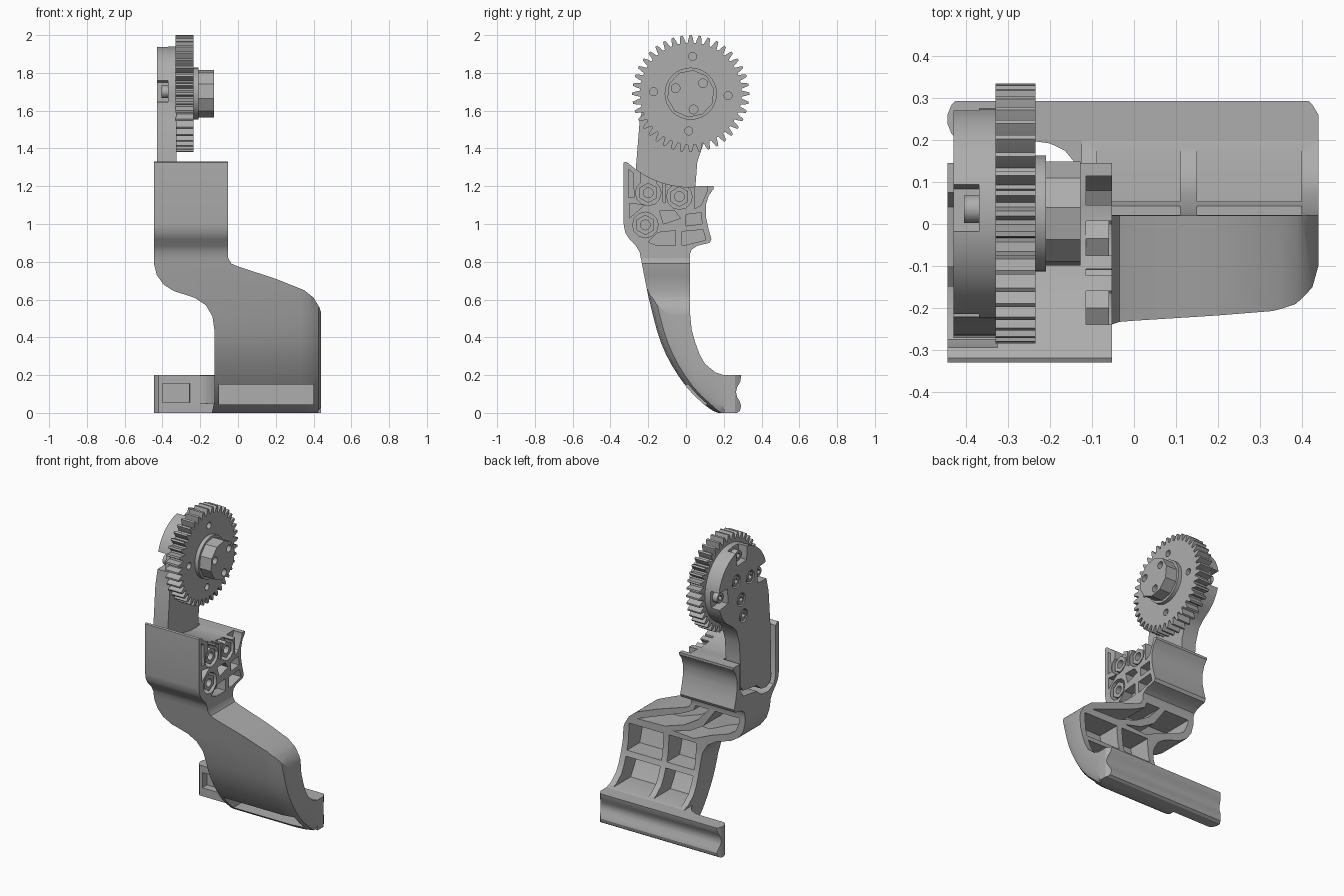
import bpy, bmesh, math

if "Cube" in bpy.data.objects:
    bpy.data.objects.remove(bpy.data.objects["Cube"], do_unlink=True)

grey = bpy.data.materials.new("mid_grey")
grey.use_nodes = True
grey.diffuse_color = (0.42, 0.42, 0.42, 1)
grey.node_tree.nodes["Principled BSDF"].inputs["Base Color"].default_value = (0.42, 0.42, 0.42, 1)
parts = []


def loft(name, rings):
    """Solid through a list of equal-length rings of points."""
    bm = bmesh.new()
    loops = [[bm.verts.new(p) for p in ring] for ring in rings]
    for a, b in zip(loops, loops[1:]):
        for i in range(len(a)):
            j = (i + 1) % len(a)
            bm.faces.new((a[i], a[j], b[j], b[i]))
    bm.faces.new(loops[0])
    bm.faces.new(loops[-1])
    bmesh.ops.recalc_face_normals(bm, faces=bm.faces)
    me = bpy.data.meshes.new(name)
    bm.to_mesh(me)
    bm.free()
    me.materials.append(grey)
    ob = bpy.data.objects.new(name, me)
    bpy.context.scene.collection.objects.link(ob)
    parts.append(ob)
    return ob


def prism(name, pts, axis, lo, hi):
    """Extrude a profile: (y, z) along x, (x, z) along y, (x, y) along z."""
    place = {"x": lambda p, d: (d, p[0], p[1]),
             "y": lambda p, d: (p[0], d, p[1]),
             "z": lambda p, d: (p[0], p[1], d)}[axis]
    return loft(name, [[place(p, d) for p in pts] for d in (lo, hi)])


def circle(c, r, n=24, turn=0.0):
    return [(c[0] + r * math.cos(turn + math.tau * i / n),
             c[1] + r * math.sin(turn + math.tau * i / n)) for i in range(n)]


def box(x0, x1, z0, z1):
    return [(x0, z0), (x1, z0), (x1, z1), (x0, z1)]


def combine(ob, tools, op="DIFFERENCE"):
    """Apply a boolean with each tool, then delete the tools."""
    for tool in tools:
        mod = ob.modifiers.new("cut", "BOOLEAN")
        mod.operation, mod.object, mod.solver = op, tool, "EXACT"
        bpy.context.view_layer.update()
        dg = bpy.context.evaluated_depsgraph_get()
        me = bpy.data.meshes.new_from_object(ob.evaluated_get(dg))
        ob.modifiers.clear()
        ob.data = me
        parts.remove(tool)
        bpy.data.objects.remove(tool, do_unlink=True)
    return ob


# Layout shared by gear, hub and arm
C = (0.025, 1.69)


def around(r, deg):
    a = math.radians(deg)
    return (C[0] + r * math.cos(a), C[1] + r * math.sin(a))


rim_bolts = [around(0.198, 87 - 90 * i) for i in range(4)]
hub_bolts = [around(0.085, 40 + 120 * i) for i in range(3)]

# Gear wheel
teeth = []
for i in range(40):
    for r, off in ((0.27, -3.4), (0.292, -2.2), (0.31, -1.1), (0.31, 1.1), (0.292, 2.2), (0.27, 3.4)):
        teeth.append(around(r, 9 * i + off))
gear = prism("gear_wheel", teeth, "x", -0.33, -0.235)
combine(gear, [prism("hole", circle(p, 0.021), "x", -0.26, -0.2) for p in rim_bolts])

# Hub on the gear
prism("hub_flange", circle(C, 0.138, 32), "x", -0.24, -0.21)
hub = prism("hub", circle(C, 0.126, 10, 0.2), "x", -0.22, -0.128)
combine(hub, [prism("hole", circle(p, 0.023), "x", -0.16, -0.1) for p in hub_bolts])

# Arm carrying the gear
arm_pts = [around(0.25, a) for a in range(-50, 191, 8)]
arm_pts += [(-0.245, 1.55), (-0.265, 1.3), (-0.272, 1.0), (-0.26, 0.955), (-0.22, 0.935),
            (-0.17, 0.94), (-0.12, 0.98), (0.02, 1.0), (0.05, 1.04), (0.05, 1.2),
            (0.06, 1.33), (0.09, 1.42), (0.13, 1.46)]
arm = prism("arm", arm_pts, "x", -0.43, -0.325)
cuts = []
for deg in (87, -3, 177):
    a = math.radians(deg)
    dy, dz = math.cos(a), math.sin(a)
    notch = [(C[0] + r * dy - w * dz, C[1] + r * dz + w * dy)
             for r, w in ((0.155, 0.05), (0.3, 0.06), (0.3, -0.06), (0.155, -0.05))]
    cuts.append(prism("notch", notch, "x", -0.5, -0.37))
for p in hub_bolts + [rim_bolts[2]]:
    cuts.append(prism("bore", circle(p, 0.042), "x", -0.5, -0.4))
combine(arm, cuts)


# Bolts on the arm
def bolt(name, p, x0, x1):
    head = prism(name, circle(p, 0.033), "x", x0, x1)
    combine(head, [prism("socket", circle(p, 0.018, 6), "x", x0 - 0.05, x0 + 0.02)])


for p in hub_bolts + [rim_bolts[2]]:
    bolt("arm_bolt", p, -0.428, -0.39)
for i in (0, 1, 3):
    bolt("rim_bolt", rim_bolts[i], -0.405, -0.36)

# Housing clamped round the arm, top edge concentric with the gear
top_arc = [around(0.495, a) for a in range(228, 271, 6)]
house_pts = [(-0.33, 1.0), (-0.33, 1.325), (-0.32, 1.33)] + top_arc + [
    (0.06, 1.2), (0.145, 1.2), (0.145, 1.185), (0.12, 1.15), (0.105, 1.1), (0.105, 1.04), (0.12, 0.97),
    (0.135, 0.92), (0.125, 0.9), (0.06, 0.885), (0.03, 0.865), (0.02, 0.84), (0.02, 0.81),
    (-0.238, 0.81), (-0.245, 0.85), (-0.265, 0.885), (-0.3, 0.92), (-0.322, 0.955)]
housing = prism("housing", house_pts, "x", -0.445, -0.052)
pocket = [(-0.295, 1.5), (-0.295, 0.98), (-0.275, 0.935), (-0.22, 0.91), (-0.15, 0.915),
          (-0.1, 0.955), (0.04, 0.975), (0.075, 1.03), (0.075, 1.5)]
cuts = [prism("pocket", pocket, "x", -0.5, -0.325)]
nuts = [(-0.2, 1.165), (-0.035, 1.145), (-0.215, 0.995)]
cells = [[(-0.305, 1.29), (-0.28, 1.27), (-0.275, 1.14), (-0.305, 1.14)],
         [(0.045, 1.25), (0.115, 1.25), (0.115, 1.18), (0.08, 1.1), (0.045, 1.08)],
         [(-0.12, 1.3), (-0.105, 1.3), (-0.11, 1.11), (-0.125, 1.12)],
         [(-0.14, 1.07), (-0.06, 1.07), (-0.03, 1.03), (-0.12, 1.0)],
         [(0.0, 1.05), (0.08, 1.06), (0.085, 1.0), (0.0, 0.99)],
         [(-0.2, 0.905), (-0.15, 0.955), (-0.055, 0.965), (-0.055, 0.885), (-0.15, 0.885)],
         [(-0.02, 0.96), (0.09, 0.97), (0.105, 0.915), (-0.02, 0.885)],
         [(-0.3, 1.11), (-0.22, 1.1), (-0.255, 1.07), (-0.3, 1.03)]]
cells += [circle(p, 0.068, 12) for p in nuts]
cells += [[(y - 0.04, z), (y + 0.04, z), (y + 0.04, 1.5), (y - 0.04, 1.5)] for y, z in nuts[:2]]
cuts += [prism("cell", c, "x", -0.115, 0) for c in cells]
combine(housing, cuts)

# Nuts in the housing
for p in nuts:
    nut = prism("nut", circle(p, 0.054, 6, math.pi / 6), "x", -0.13, -0.06)
    combine(nut, [prism("bore", circle(p, 0.026, 16), "x", -0.1, 0)])

# Pedal: stations of (height, front, back)
stations = [(0, 0.17, 0.22), (0.012, 0.14, 0.22), (0.045, 0.095, 0.22), (0.09, 0.045, 0.22),
            (0.14, 0, 0.22), (0.2, -0.043, 0.2), (0.215, -0.052, 0.155), (0.26, -0.08, 0.1),
            (0.31, -0.106, 0.072), (0.37, -0.132, 0.05), (0.44, -0.155, 0.03), (0.52, -0.176, 0.022),
            (0.62, -0.2, 0.02), (0.73, -0.222, 0.02), (0.84, -0.243, 0.02)]


def pedal_ring(z, yf, yb):
    r = min(0.08, 0.8 * (yb - yf))
    return [(-0.6, yb, z), (-0.6, yf, z), (0.33, yf, z), (0.385, yf + 0.12 * r, z),
            (0.425, yf + 0.45 * r, z), (0.44, yf + r, z), (0.44, yb, z)]


pedal = loft("pedal", [pedal_ring(*s) for s in stations])
outline = [(-0.445, 0.9), (-0.445, 0.79), (-0.43, 0.73), (-0.395, 0.68), (-0.34, 0.645), (-0.23, 0.61),
           (-0.17, 0.57), (-0.135, 0.51), (-0.125, 0.44), (-0.125, 0.06), (-0.15, -0.05), (0.4, -0.05),
           (0.425, 0.01), (0.45, 0.05), (0.45, 0.5), (0.43, 0.56), (0.4, 0.61), (0.35, 0.65),
           (0.2, 0.71), (0, 0.775), (-0.035, 0.79), (-0.052, 0.82), (-0.052, 0.9)]
combine(pedal, [prism("outline", outline, "y", -0.6, 0.6)], "INTERSECT")

# Ribbed hollows in the back of the pedal
hollows = [box(x0, x1, z0, z1) for x0, x1 in ((-0.088, 0.11), (0.15, 0.4))
           for z0, z1 in ((0.205, 0.36), (0.395, 0.565))]
hollows += [[(-0.2, 0.83), (-0.09, 0.83), (-0.07, 0.775), (0, 0.738), (0.34, 0.61), (0.14, 0.615),
             (0, 0.66), (-0.1, 0.72)],
            [(-0.405, 0.83), (-0.24, 0.83), (-0.14, 0.69), (-0.04, 0.63), (0.08, 0.6), (-0.07, 0.59),
             (-0.12, 0.61), (-0.2, 0.645), (-0.32, 0.685), (-0.375, 0.72), (-0.405, 0.79)]]
cuts = []
for h in hollows:
    inner = loft("hollow", [[(-0.6, 0.5, z), (-0.6, yf + 0.05, z), (0.6, yf + 0.05, z), (0.6, 0.5, z)]
                            for z, yf, yb in stations])
    cuts.append(combine(inner, [prism("cell", h, "y", -0.5, 0.7)], "INTERSECT"))
cuts.append(prism("slot", box(-0.1, 0.4, 0.045, 0.15), "y", -0.3, 0.19))
combine(pedal, cuts)

# Foot bar with a grooved back and rounded ends
bar_pts = [(0.2, 0), (0.27, 0), (0.285, 0.01), (0.292, 0.035), (0.285, 0.06), (0.27, 0.085),
           (0.265, 0.11), (0.27, 0.135), (0.287, 0.165), (0.293, 0.2), (0.2, 0.2)]
bar = prism("foot_bar", bar_pts, "x", -0.445, 0.44)
plan = [(-0.445, 0.24), (-0.435, 0.215), (-0.41, 0.19), (0.45, 0.19), (0.44, 0.26), (0.425, 0.285),
        (0.4, 0.31), (-0.41, 0.31), (-0.435, 0.285), (-0.445, 0.26)]
combine(bar, [prism("plan", plan, "z", -0.1, 0.3)], "INTERSECT")
combine(bar, [prism("slot", box(-0.4, -0.185, 0.055, 0.155), "y", 0, 0.25)])

# Fillet joining the bar to the pedal
fillet = [(-0.26, 0.215), (-0.255, 0.2), (-0.2, 0.192), (-0.165, 0.175), (-0.14, 0.145), (-0.12, 0.1), (-0.11, 0.215)]
prism("bar_fillet", fillet, "z", 0.05, 0.199)

# Smooth shading with sharp edges kept
for ob in bpy.context.selected_objects:
    ob.select_set(False)
for ob in parts:
    ob.select_set(True)
bpy.context.view_layer.objects.active = parts[0]
bpy.ops.object.shade_smooth_by_angle(angle=math.radians(30))
